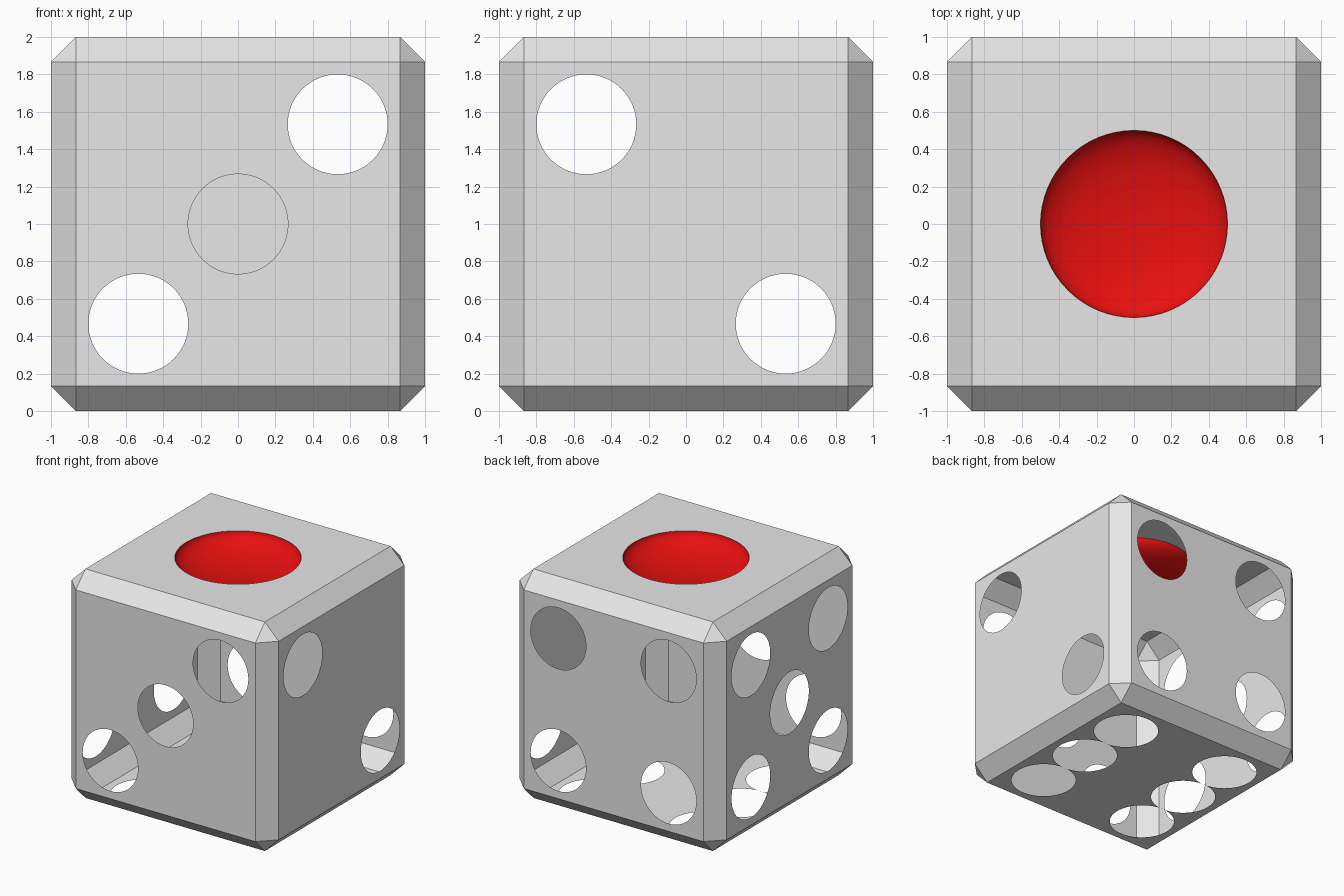
import bpy, bmesh, math
from mathutils import Vector

cube = bpy.data.objects.get("Cube")
if cube:
    bpy.data.objects.remove(cube, do_unlink=True)

CHAMFER = 0.133
PIP_R = 0.267
P = 0.533           # pip offset from face centre
BOWL_R = 0.5
BOWL_DEPTH = 0.16
SEGMENTS = 64


def material(name, rgb):
    m = bpy.data.materials.new(name)
    m.use_nodes = True
    m.diffuse_color = (*rgb, 1)
    bsdf = next(n for n in m.node_tree.nodes if n.type == 'BSDF_PRINCIPLED')
    bsdf.inputs["Base Color"].default_value = (*rgb, 1)
    return m


def add_object(name, bm, mat):
    mesh = bpy.data.meshes.new(name)
    bm.to_mesh(mesh)
    bm.free()
    mesh.materials.append(mat)
    obj = bpy.data.objects.new(name, mesh)
    bpy.context.collection.objects.link(obj)
    obj.location.z = 1
    return obj


grey = material("light grey", (0.8, 0.8, 0.8))
red = material("red", (0.8, 0.005, 0.005))

# Hole layout per face: (axis, side) -> centres along the two other axes
corners = [(a, b) for a in (-P, P) for b in (-P, P)]
pips = {
    (1, -1): [(-P, -P), (0, 0), (P, P)],
    (0, 1): [(-P, P), (P, -P)],
    (1, 1): corners,
    (0, -1): corners + [(0, 0)],
    (2, -1): corners + [(-P, 0), (P, 0)],
    (2, 1): [(0, 0)],
}


def circle_edges(bm, axis, side, centre, radius):
    """Ring of edges lying in the given face plane."""
    verts = []
    for i in range(SEGMENTS):
        a = 2 * math.pi * i / SEGMENTS
        co = [centre[0] + radius * math.cos(a), centre[1] + radius * math.sin(a)]
        co.insert(axis, side)
        verts.append(bm.verts.new(co))
    return [bm.edges.new((verts[i - 1], verts[i])) for i in range(SEGMENTS)]


# Hollow chamfered shell
bm = bmesh.new()
bmesh.ops.create_cube(bm, size=2)
bmesh.ops.bevel(bm, geom=bm.edges[:], offset=CHAMFER, segments=1,
                affect='EDGES', profile=0.5)
bm.normal_update()

# Refill every main face around its round holes
for (axis, side), centres in pips.items():
    normal = Vector((0, 0, 0))
    normal[axis] = side
    face = next(f for f in bm.faces
                if f.normal.dot(normal) > 0.99 and f.calc_area() > 2)
    edges = list(face.edges)
    bmesh.ops.delete(bm, geom=[face], context='FACES_ONLY')
    radius = BOWL_R if (axis, side) == (2, 1) else PIP_R
    for c in centres:
        edges += circle_edges(bm, axis, side, c, radius)
    bmesh.ops.triangle_fill(bm, edges=edges, use_beauty=True, normal=normal)

# Point all faces outwards
bm.normal_update()
for f in bm.faces:
    if f.normal.dot(f.calc_center_median()) < 0:
        f.normal_flip()
add_object("die_shell", bm, grey)

# Shallow red bowl set into the top hole
bm = bmesh.new()
bmesh.ops.create_uvsphere(bm, u_segments=SEGMENTS, v_segments=48, radius=1)
bmesh.ops.delete(bm, geom=[v for v in bm.verts if v.co.z > 1e-4], context='VERTS')
for v in bm.verts:
    v.co = Vector((v.co.x * BOWL_R, v.co.y * BOWL_R, 1 + v.co.z * BOWL_DEPTH))
bmesh.ops.reverse_faces(bm, faces=bm.faces[:])
for f in bm.faces:
    f.smooth = True
add_object("top_bowl", bm, red)
